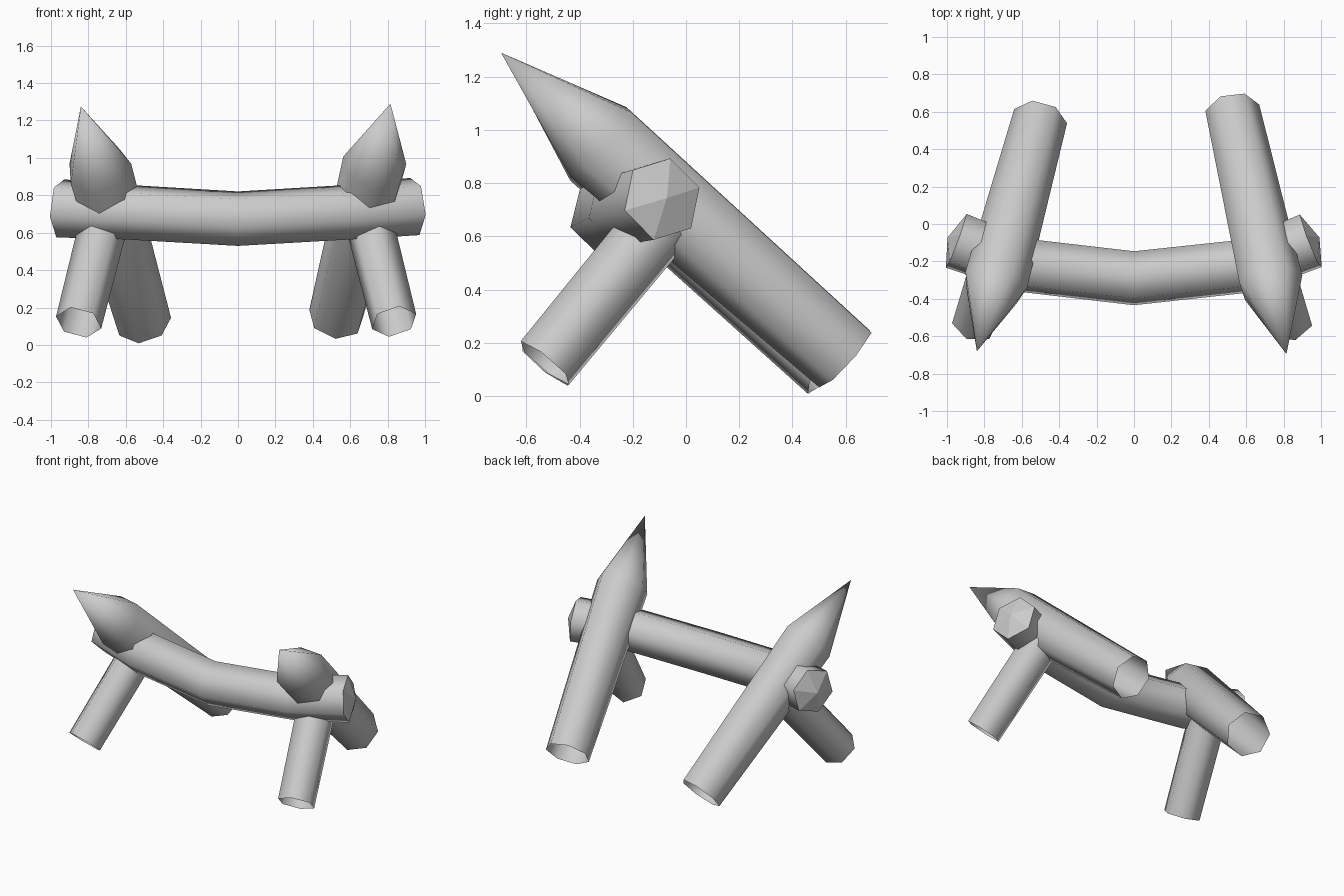
import bpy, bmesh, math
from mathutils import Vector

cube = bpy.data.objects.get("Cube")
if cube:
    bpy.data.objects.remove(cube, do_unlink=True)

wood = bpy.data.materials.new("pale_grey")
wood.use_nodes = True
GREY = (0.6, 0.6, 0.6, 1)
wood.diffuse_color = GREY
wood.node_tree.nodes["Principled BSDF"].inputs["Base Color"].default_value = GREY


def log(name, path, radii, sides, phase, domes=0, tip=None):
    """Loft a faceted log along a path, optionally with domed ends or a pointed start."""
    bm = bmesh.new()
    pts = [Vector(p) for p in path]
    rings, dirs = [], []
    for i, (p, r) in enumerate(zip(pts, radii)):
        d = Vector()
        if i > 0:
            d += (p - pts[i - 1]).normalized()
        if i < len(pts) - 1:
            d += (pts[i + 1] - p).normalized()
        d.normalize()
        up = Vector((0, 0, 1))
        up = (up - d * up.dot(d)).normalized()
        side = d.cross(up)
        angles = [math.radians(phase) + math.tau * k / sides for k in range(sides)]
        rings.append([bm.verts.new(p + r * (side * math.cos(a) + up * math.sin(a)))
                      for a in angles])
        dirs.append(d)

    def fan(ring, apex, smooth):
        v = bm.verts.new(apex)
        for k in range(sides):
            bm.faces.new((ring[k], ring[(k + 1) % sides], v)).smooth = smooth

    # Sides of the log
    for a, b in zip(rings, rings[1:]):
        for k in range(sides):
            j = (k + 1) % sides
            bm.faces.new((a[k], a[j], b[j], b[k])).smooth = True
    # Ends
    if domes:
        fan(rings[0], pts[0] - dirs[0] * domes, False)
        fan(rings[-1], pts[-1] + dirs[-1] * domes, False)
    if tip:
        fan(rings[0], Vector(tip), True)

    bmesh.ops.recalc_face_normals(bm, faces=bm.faces)
    mesh = bpy.data.meshes.new(name)
    bm.to_mesh(mesh)
    bm.free()
    mesh.materials.append(wood)
    obj = bpy.data.objects.new(name, mesh)
    bpy.context.collection.objects.link(obj)
    return obj


def spike(name, tip, end, phase):
    """Sharpened stake with an open lower end."""
    base = Vector(tip).lerp(Vector(end), 0.29)
    log(name, [base, end], [0.175, 0.15], 7, phase, tip=tip)


# Bent crossbeam
log("crossbeam",
    [(0.945, -0.09, 0.74), (0.6, -0.225, 0.71), (0, -0.29, 0.675),
     (-0.6, -0.22, 0.71), (-0.95, -0.09, 0.73)],
    [0.158, 0.15, 0.15, 0.15, 0.16], 6, 16, domes=0.05)

# Sharpened stakes
spike("left_stake", (0.815, -0.695, 1.29), (0.525, 0.6, 0.145), 55)
spike("right_stake", (-0.84, -0.68, 1.275), (-0.505, 0.555, 0.12), 13)

# Front props, open at the bottom
log("left_prop", [(0.835, -0.53, 0.125), (0.7, -0.09, 0.66)], [0.125, 0.13], 6, 90)
log("right_prop", [(-0.852, -0.53, 0.12), (-0.715, -0.09, 0.66)], [0.125, 0.13], 6, 97)
